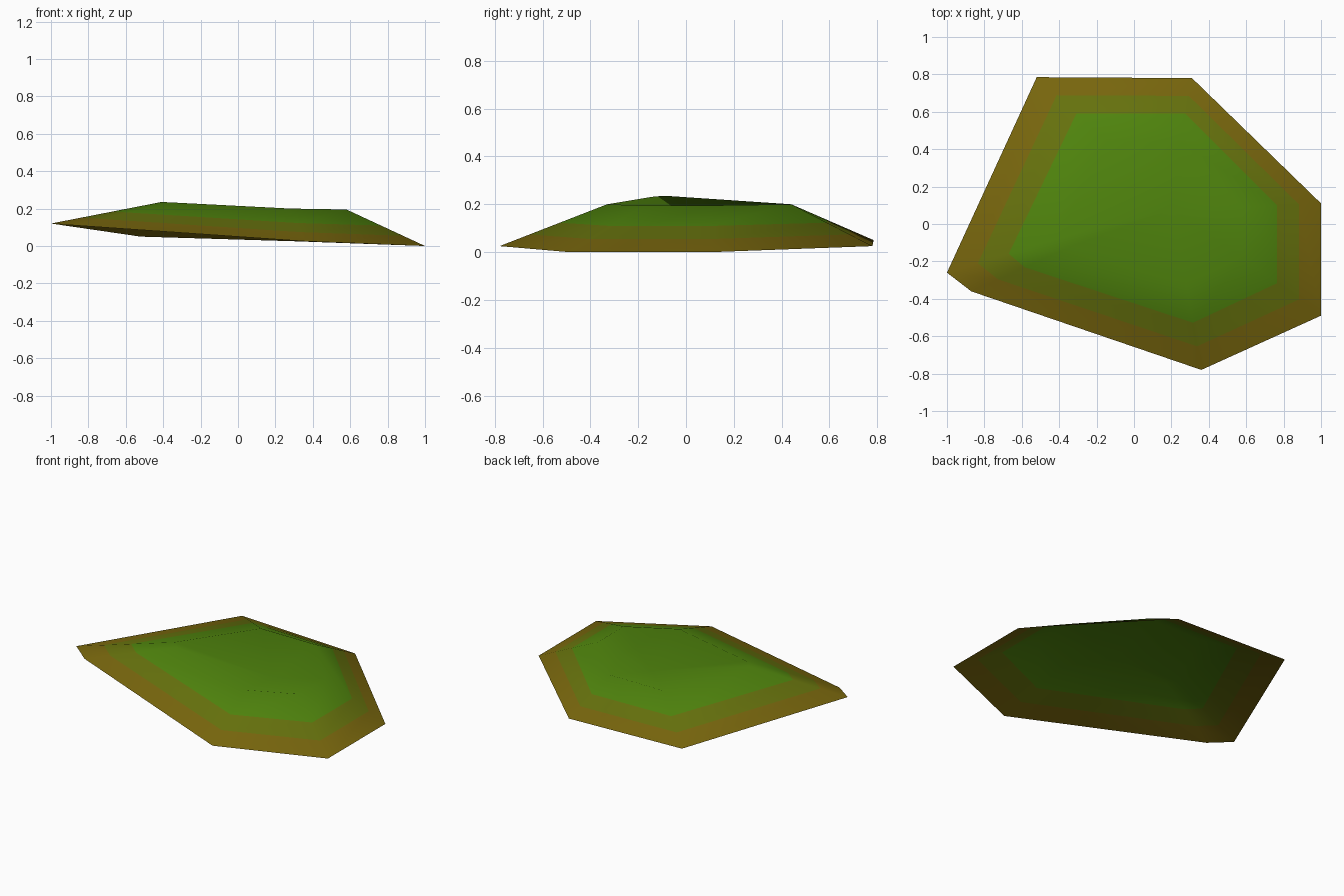
import bpy, bmesh
from mathutils import Vector

cube = bpy.data.objects.get("Cube")
if cube:
    bpy.data.objects.remove(cube)


def material(name, rgb):
    mat = bpy.data.materials.new(name)
    mat.use_nodes = True
    colour = (*rgb, 1)
    mat.diffuse_color = colour
    mat.node_tree.nodes["Principled BSDF"].inputs["Base Color"].default_value = colour
    return mat


# Outer edge of the mound and matching corners of its crest, counter-clockwise
rim = [Vector(p) for p in (
    (0.36, -0.78, 0.025), (1, -0.49, 0), (1, 0.11, 0), (0.31, 0.78, 0.025),
    (-0.52, 0.785, 0.05), (-1, -0.26, 0.12), (-0.87, -0.36, 0.11))]
crest = [Vector(p) for p in (
    (0.28, -0.33, 0.2), (0.58, -0.18, 0.195), (0.58, 0.09, 0.195), (0.25, 0.44, 0.2),
    (-0.14, 0.44, 0.2), (-0.41, -0.08, 0.235), (-0.36, -0.13, 0.233))]

# Open shell: sloping bands between rim and crest, coloured soil to grass
bm = bmesh.new()
rings = [[bm.verts.new(a.lerp(b, t)) for a, b in zip(rim, crest)]
         for t in (0, 0.28, 0.56, 1)]
count = len(rim)
for band, (low, high) in enumerate(zip(rings, rings[1:])):
    for i in range(count):
        j = (i + 1) % count
        face = bm.faces.new((low[i], low[j], high[j], high[i]))
        face.material_index = band

# Grassy hollow: a fan from the crest down to a sunken middle
top = rings[-1]
middle = bm.verts.new((0.2, 0.08, 0.1))
for i in range(count):
    bm.faces.new((top[i], top[(i + 1) % count], middle)).material_index = 2
for face in bm.faces:
    face.smooth = True

mesh = bpy.data.meshes.new("grass_mound")
bm.to_mesh(mesh)
bm.free()
mesh.materials.append(material("soil brown", (0.19, 0.135, 0.004)))
mesh.materials.append(material("olive", (0.135, 0.17, 0.004)))
mesh.materials.append(material("grass green", (0.08, 0.235, 0.004)))
mound = bpy.data.objects.new("grass_mound", mesh)
bpy.context.collection.objects.link(mound)
